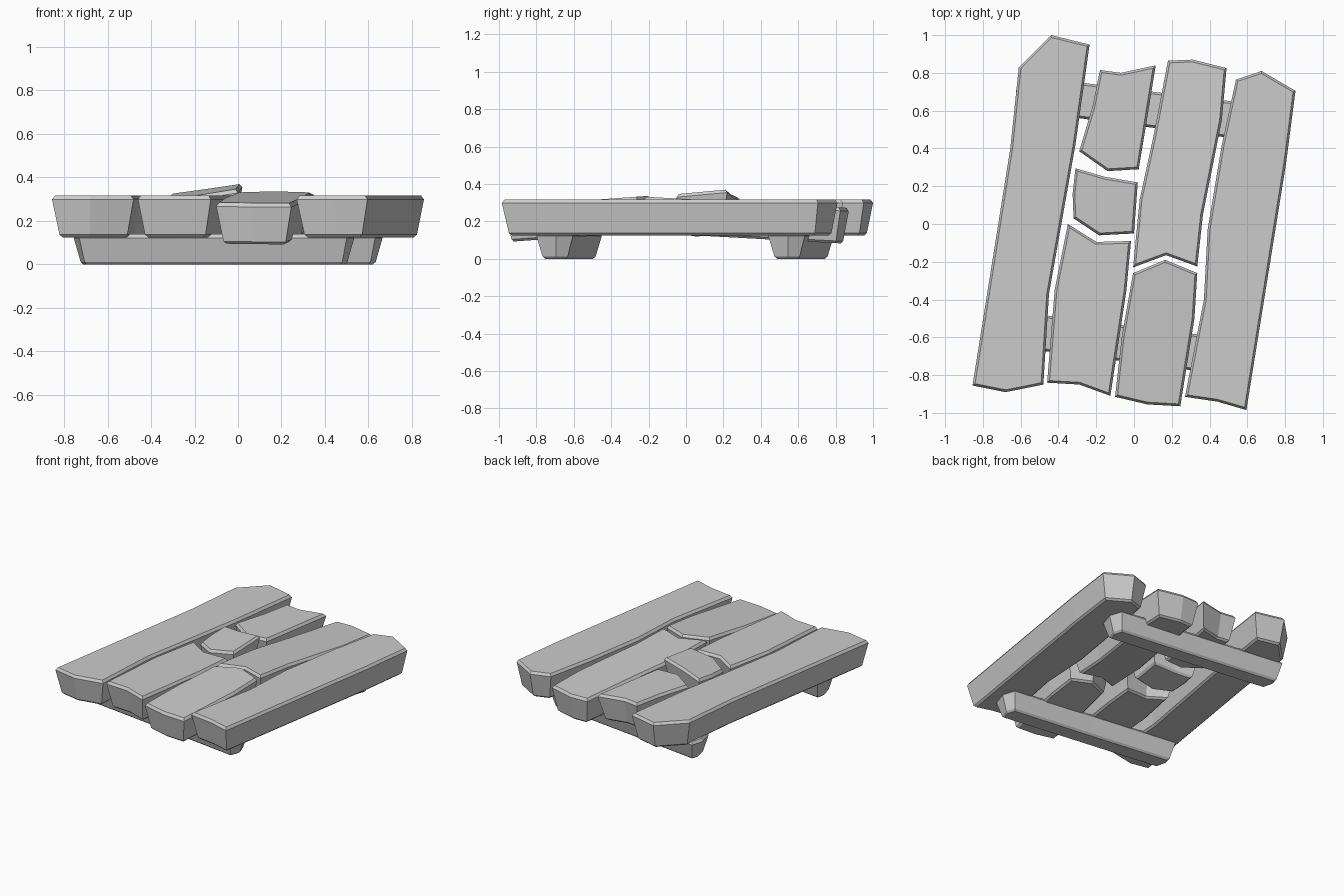
import bpy, bmesh
from mathutils import Vector

if "Cube" in bpy.data.objects:
    bpy.data.objects.remove(bpy.data.objects["Cube"])


def inset(pts, d):
    """Shrink a clockwise outline inward by d with mitred corners."""
    out = []
    for i, p in enumerate(pts):
        a = (p - pts[i - 1]).normalized()
        b = (pts[(i + 1) % len(pts)] - p).normalized()
        na, nb = Vector((a.y, -a.x)), Vector((b.y, -b.x))
        out.append(p + (na + nb) * d / (1 + na.dot(nb)))
    return out


def plank(name, outline, z0=0.125, z1=0.317, tilt=(0, 0), pivot=(0, 0)):
    """Board with chamfered rims whose sides taper toward the bottom."""
    pts = [Vector(p) for p in outline]
    bm = bmesh.new()
    rings = []
    for z, d in ((z0, 0.043), (z0 + 0.012, 0.03), (z1 - 0.018, 0), (z1, 0.012)):
        rings.append([bm.verts.new((p.x, p.y, z + tilt[0] * (p.x - pivot[0])
                                    + tilt[1] * (p.y - pivot[1])))
                      for p in inset(pts, d)])
    for lo, hi in zip(rings, rings[1:]):
        for i in range(len(pts)):
            bm.faces.new((lo[i - 1], lo[i], hi[i], hi[i - 1]))
    bm.faces.new(rings[0])
    bm.faces.new(rings[-1])
    bmesh.ops.recalc_face_normals(bm, faces=bm.faces)
    me = bpy.data.meshes.new(name)
    bm.to_mesh(me)
    bm.free()
    bpy.context.collection.objects.link(bpy.data.objects.new(name, me))


# Full-length outer boards (outlines run clockwise seen from above)
plank("left_board", [(-.61, .83), (-.44, 1), (-.235, .95), (-.31, .42), (-.45, -.37),
                     (-.48, -.85), (-.68, -.89), (-.855, -.855), (-.655, .4)])
plank("right_board", [(.54, .765), (.675, .81), (.855, .705), (.805, .32), (.595, -.985),
                      (.44, -.94), (.27, -.915), (.37, -.4), (.39, -.03), (.465, .42)])

# Second row: three broken pieces, the middle one knocked loose
plank("second_board_back", [(-.22, .62), (-.18, .815), (-.07, .8), (.115, .84), (.06, .5),
                            (.025, .29), (-.14, .28), (-.29, .385)])
plank("second_board_middle", [(-.31, .295), (-.155, .25), (.02, .22), (0, -.05),
                              (-.185, -.06), (-.32, .03), (-.325, .16)],
      tilt=(.16, .08), pivot=(-.31, .19))
plank("second_board_front", [(-.35, 0), (-.2, -.095), (-.016, -.09), (-.04, -.35),
                             (-.125, -.91), (-.29, -.85), (-.46, -.84), (-.42, -.35)])

# Third row: two pieces sagging outward from the break
plank("third_board_back", [(.18, .865), (.31, .87), (.49, .825), (.465, .55), (.365, .05),
                           (.335, -.225), (.17, -.165), (-.005, -.23), (.03, .13), (.1, .45)],
      tilt=(0, -.055), pivot=(0, .05))
plank("third_board_front", [(.165, -.19), (.335, -.26), (.32, -.5), (.245, -.965),
                            (.07, -.955), (-.1, -.915), (-.065, -.6), (-.005, -.26)],
      tilt=(0, .072), pivot=(0, -.47))

# Slanted cross supports underneath
for name, x, y in (("back_support", .02, .615), ("front_support", -.11, -.625)):
    top = [(-.62, .175), (0, .095), (.615, .02), (.645, -.07), (.61, -.175),
           (0, -.095), (-.62, -.015), (-.645, .09)]
    plank(name, [(x + a, y + b) for a, b in top], z0=0, z1=.14)
